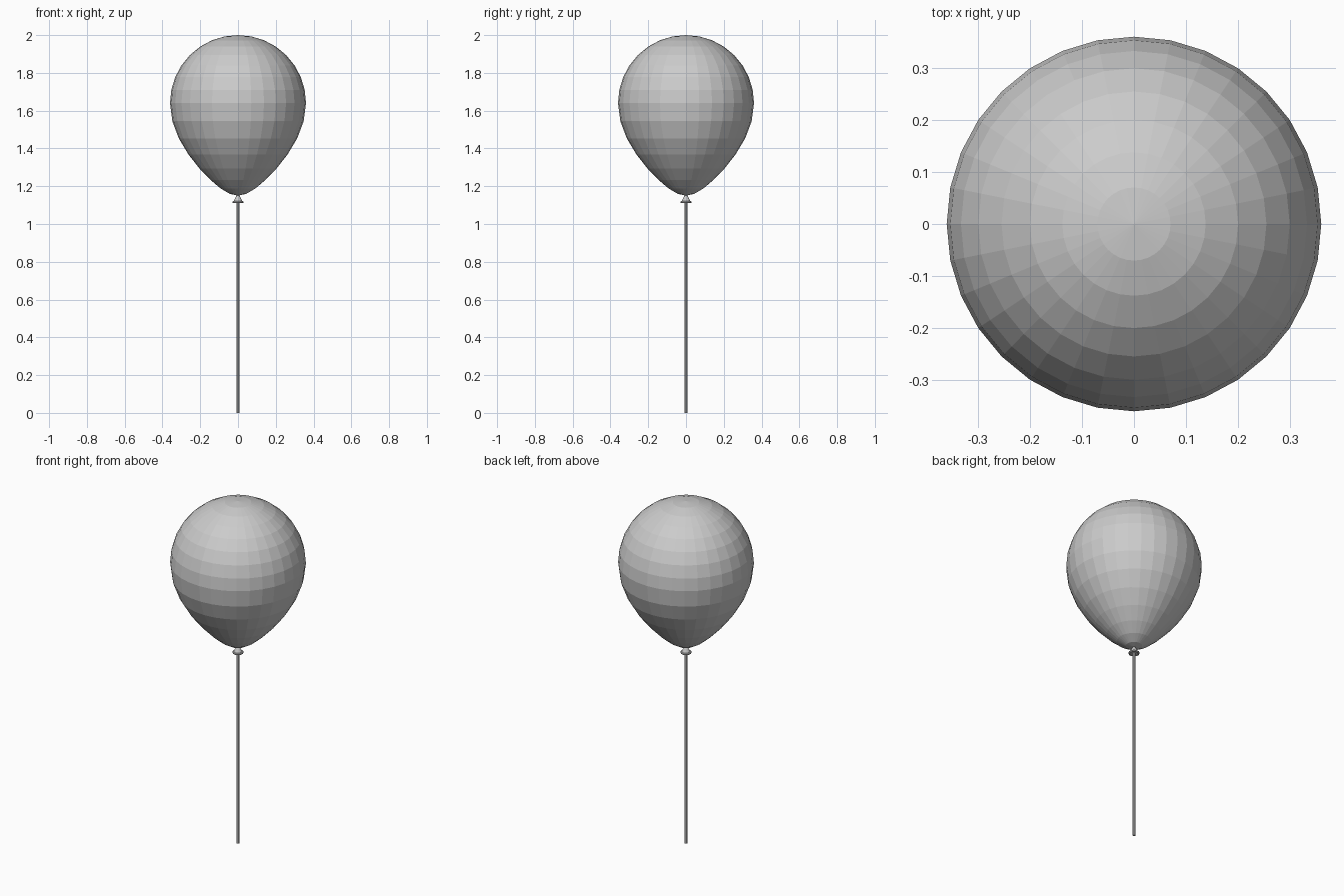
import bpy, bmesh, math

if "Cube" in bpy.data.objects:
    bpy.data.objects.remove(bpy.data.objects["Cube"])

grey = bpy.data.materials.new("light grey")
grey.diffuse_color = (0.6, 0.6, 0.6, 1)
grey.use_nodes = True
grey.node_tree.nodes["Principled BSDF"].inputs["Base Color"].default_value = grey.diffuse_color


def lathe(name, profile, sides):
    """Flat-shaded turned solid from (radius, z) points, top to bottom; zero radius gives a pole."""
    bm = bmesh.new()
    rings = []
    for r, z in profile:
        if r < 1e-5:
            rings.append([bm.verts.new((0, 0, z))])
        else:
            rings.append([bm.verts.new((r * math.cos(2 * math.pi * i / sides),
                                        r * math.sin(2 * math.pi * i / sides), z))
                          for i in range(sides)])
    for a, b in zip(rings, rings[1:]):
        for i in range(sides):
            j = (i + 1) % sides
            quad = [a[i % len(a)], b[i % len(b)], b[j % len(b)], a[j % len(a)]]
            bm.faces.new(list(dict.fromkeys(quad)))
    bmesh.ops.recalc_face_normals(bm, faces=bm.faces)
    mesh = bpy.data.meshes.new(name)
    bm.to_mesh(mesh)
    bm.free()
    mesh.materials.append(grey)
    obj = bpy.data.objects.new(name, mesh)
    bpy.context.collection.objects.link(obj)
    return obj


# Balloon: round on top, stretched and tapered below the widest ring
R, MID, DROP = 0.36, 1.64, 0.49
balloon = []
for k in range(17):
    a = math.pi * k / 16
    c, s = math.cos(a), math.sin(a)
    if k in (0, 16):
        s = 0
    if c >= 0:
        balloon.append((R * s, MID + R * c))
    else:
        balloon.append((R * s * (1 - 0.4 * c * c), MID + DROP * c))
lathe("balloon", balloon, 32)

# Knot: small cone under the balloon
lathe("knot", [(0, 1.155), (0.008, 1.15), (0.026, 1.115), (0, 1.115)], 16)

# Rolled lip around the bottom of the knot
bpy.ops.mesh.primitive_torus_add(major_radius=0.024, minor_radius=0.006,
                                 major_segments=20, minor_segments=8,
                                 location=(0, 0, 1.116))
lip = bpy.context.object
lip.name = "knot_lip"
lip.data.materials.append(grey)

# Straight string down to the ground
lathe("string", [(0, 1.13), (0.008, 1.13), (0.008, 0), (0, 0)], 8)
